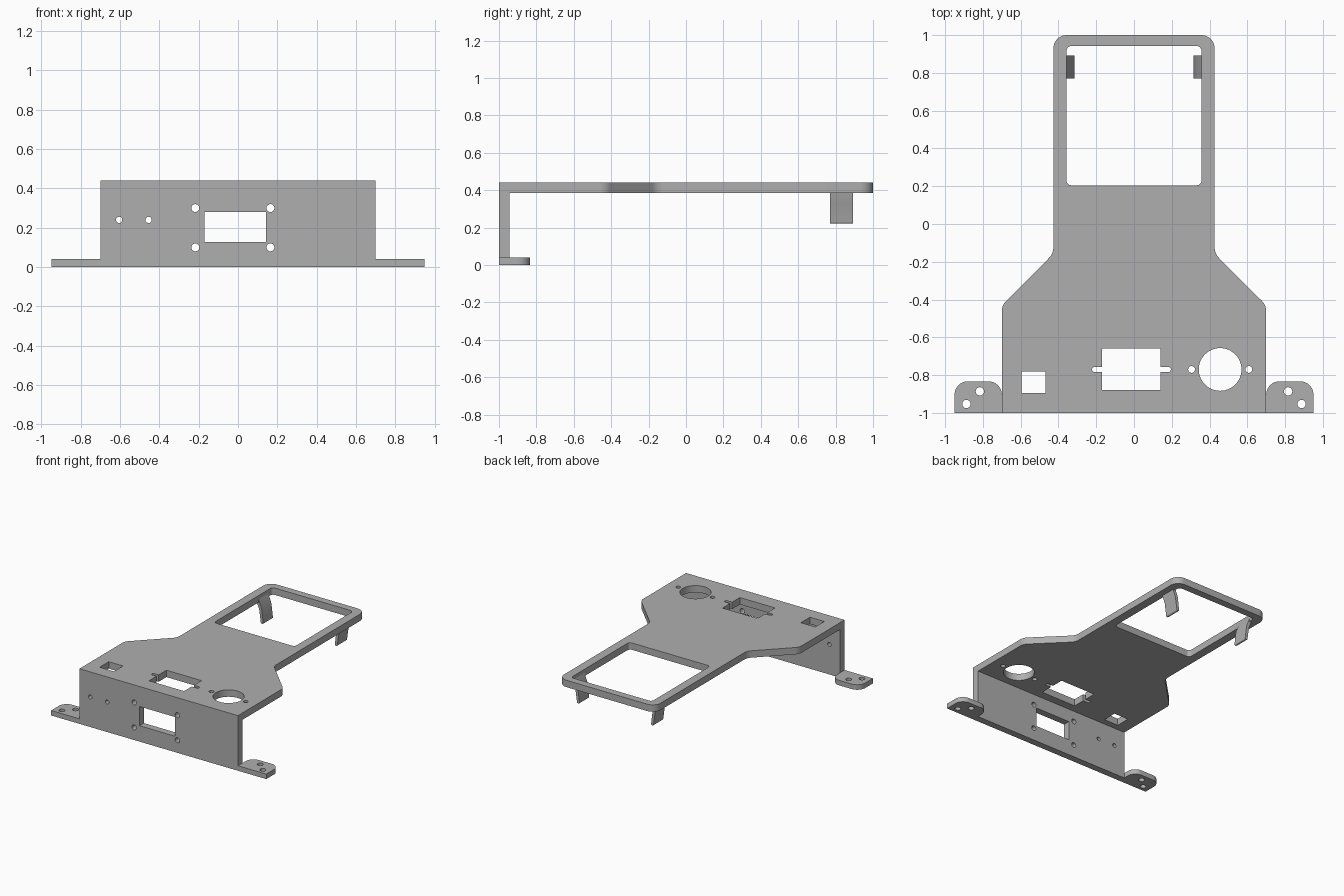
import bpy, bmesh, math
from mathutils import Vector, Matrix

cube = bpy.data.objects.get("Cube")
if cube:
    bpy.data.objects.remove(cube, do_unlink=True)

GREY = (0.43, 0.43, 0.43, 1)
mat = bpy.data.materials.new("bracket grey")
mat.use_nodes = True
mat.diffuse_color = GREY
mat.node_tree.nodes["Principled BSDF"].inputs["Base Color"].default_value = GREY


def rounded(points, steps=8):
    """Outline from (x, y, corner radius) points."""
    out = []
    for i, (x, y, r) in enumerate(points):
        p = Vector((x, y))
        if r == 0:
            out.append(p)
            continue
        a = (Vector(points[i - 1][:2]) - p).normalized()
        b = (Vector(points[(i + 1) % len(points)][:2]) - p).normalized()
        half = a.angle(b) / 2
        centre = p + (a + b).normalized() * r / math.sin(half)
        start = p + a * r / math.tan(half) - centre
        sweep = start.angle_signed(p + b * r / math.tan(half) - centre)
        for k in range(steps + 1):
            out.append(centre + Matrix.Rotation(-sweep * k / steps, 2) @ start)
    return out


def rect(x0, x1, y0, y1, r=0):
    return rounded([(x0, y0, r), (x1, y0, r), (x1, y1, r), (x0, y1, r)])


def circle(x, y, r, n=32):
    return [Vector((x + r * math.cos(math.tau * k / n),
                    y + r * math.sin(math.tau * k / n))) for k in range(n)]


def mirrored(outline):
    return [Vector((-p.x, p.y)) for p in reversed(outline)]


def slab(name, outlines, lo, hi, upright=False):
    """Sheet with holes: first outline is the edge, the others are cut-outs."""
    curve = bpy.data.curves.new(name + " profile", "CURVE")
    curve.dimensions = "2D"
    curve.fill_mode = "BOTH"
    curve.extrude = (hi - lo) / 2
    for outline in outlines:
        spline = curve.splines.new("POLY")
        spline.points.add(len(outline) - 1)
        for point, p in zip(spline.points, outline):
            point.co = (p.x, p.y, 0, 1)
        spline.use_cyclic_u = True
    helper = bpy.data.objects.new(name + " helper", curve)
    bpy.context.collection.objects.link(helper)
    graph = bpy.context.evaluated_depsgraph_get()
    mesh = bpy.data.meshes.new_from_object(helper.evaluated_get(graph))
    bpy.data.objects.remove(helper, do_unlink=True)

    bm = bmesh.new()
    bm.from_mesh(mesh)
    bmesh.ops.remove_doubles(bm, verts=bm.verts, dist=0.0001)
    for v in bm.verts:
        x, y, z = v.co
        z += (lo + hi) / 2
        v.co = (x, z, y) if upright else (x, y, z)
    bmesh.ops.recalc_face_normals(bm, faces=bm.faces)
    bm.to_mesh(mesh)
    bm.free()
    mesh.materials.clear()
    mesh.materials.append(mat)
    obj = bpy.data.objects.new(name, mesh)
    bpy.context.collection.objects.link(obj)
    bpy.ops.object.select_all(action="DESELECT")
    obj.select_set(True)
    bpy.context.view_layer.objects.active = obj
    bpy.ops.object.shade_smooth_by_angle(angle=math.radians(30))
    return obj


# Top plate: wide front, tapered neck and open rear frame
half = [(0.70, -1, 0), (0.70, -0.43, 0.08), (0.427, -0.157, 0.08), (0.427, 1, 0.07)]
edge = rounded(half + [(-x, y, r) for x, y, r in reversed(half)])
window = rect(-0.357, 0.357, 0.205, 0.942, 0.025)
slot_y, slot_r = -0.77, 0.013
slotted = rounded([
    (-0.17, -0.88, 0), (0.14, -0.88, 0),
    (0.14, slot_y - slot_r, 0), (0.195, slot_y - slot_r, 0.012),
    (0.195, slot_y + slot_r, 0.012), (0.14, slot_y + slot_r, 0),
    (0.14, -0.66, 0), (-0.17, -0.66, 0),
    (-0.17, slot_y + slot_r, 0), (-0.222, slot_y + slot_r, 0.012),
    (-0.222, slot_y - slot_r, 0.012), (-0.17, slot_y - slot_r, 0)])
slab("top_plate", [edge, window, slotted,
                   rect(-0.595, -0.468, -0.895, -0.78),
                   circle(0.456, slot_y, 0.113, 64),
                   circle(0.305, slot_y, 0.018), circle(0.608, slot_y, 0.018)],
     0.385, 0.44)

# Front wall with connector opening and screw holes
screws = [circle(x, z, 0.02) for x in (-0.217, 0.165) for z in (0.10, 0.30)]
pins = [circle(x, 0.24, 0.016) for x in (-0.605, -0.455)]
slab("front_wall", [rect(-0.70, 0.70, 0, 0.385), rect(-0.17, 0.142, 0.127, 0.28)]
     + screws + pins, -1, -0.945, upright=True)

# Mounting ears and rear clips, one on each side
ear = [rounded([(0.70, -1, 0), (0.95, -1, 0), (0.95, -0.833, 0.07), (0.70, -0.833, 0.07)]),
       circle(0.887, -0.953, 0.022), circle(0.816, -0.886, 0.022)]
clip = [rounded([(0.357, 0.41, 0), (0.33, 0.34, 0), (0.315, 0.222, 0.008),
                 (0.337, 0.222, 0.008), (0.352, 0.33, 0), (0.375, 0.386, 0),
                 (0.375, 0.41, 0)])]
for side in ("left", "right"):
    flip = (lambda o: o) if side == "left" else mirrored
    slab(side + "_mounting_ear", [flip(o) for o in ear], 0, 0.04)
    slab(side + "_rear_clip", [flip(o) for o in clip], 0.77, 0.892, upright=True)
